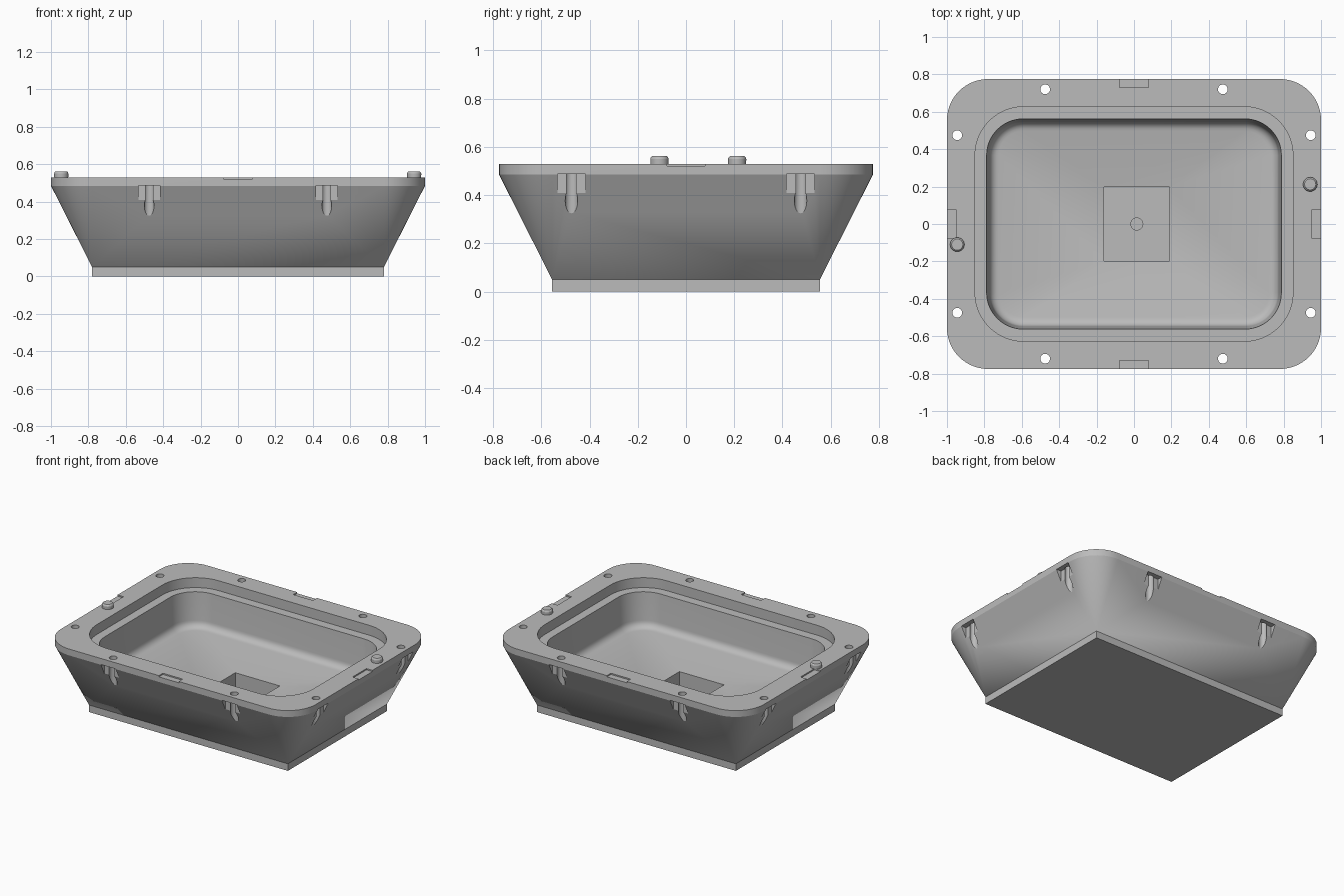
import bpy, bmesh, math
from mathutils import Matrix

cube = bpy.data.objects.get("Cube")
if cube:
    bpy.data.objects.remove(cube, do_unlink=True)

grey = bpy.data.materials.new("plain_grey")
grey.use_nodes = True
colour = (0.5, 0.5, 0.5, 1)
grey.diffuse_color = colour
grey.node_tree.nodes["Principled BSDF"].inputs["Base Color"].default_value = colour


def make_object(name, bm):
    bmesh.ops.recalc_face_normals(bm, faces=bm.faces)
    mesh = bpy.data.meshes.new(name)
    bm.to_mesh(mesh)
    bm.free()
    obj = bpy.data.objects.new(name, mesh)
    bpy.context.collection.objects.link(obj)
    mesh.materials.append(grey)
    return obj


def smooth(obj, degrees):
    bpy.ops.object.select_all(action='DESELECT')
    obj.select_set(True)
    bpy.context.view_layer.objects.active = obj
    bpy.ops.object.shade_smooth_by_angle(angle=math.radians(degrees))


def rounded_rect(hx, hy, r, z, cx=0, steps=14):
    points = []
    for quarter, (sx, sy) in enumerate([(1, 1), (-1, 1), (-1, -1), (1, -1)]):
        for i in range(steps + 1):
            a = math.pi / 2 * (quarter + i / steps)
            points.append((cx + sx * (hx - r) + r * math.cos(a),
                           sy * (hy - r) + r * math.sin(a), z))
    return points


def loft(rings):
    bm = bmesh.new()
    loops = [[bm.verts.new(p) for p in ring] for ring in rings]
    n = len(loops[0])
    for low, high in zip(loops, loops[1:]):
        for i in range(n):
            j = (i + 1) % n
            bm.faces.new((low[i], low[j], high[j], high[i]))
    bm.faces.new(loops[0][::-1])
    bm.faces.new(loops[-1])
    bmesh.ops.remove_doubles(bm, verts=bm.verts, dist=0.0001)
    return bm


# Tray body: sharp base, tapered sides, flange, ledge and funnelled cavity
TOP, LEDGE, FLOOR, FILLET = 0.53, 0.46, 0.215, 0.05
rings = [
    rounded_rect(0.78, 0.555, 0, 0),
    rounded_rect(0.78, 0.555, 0, 0.05),
    rounded_rect(1, 0.775, 0.22, 0.485),
    rounded_rect(1, 0.775, 0.22, TOP),
    rounded_rect(0.85, 0.627, 0.26, TOP),
    rounded_rect(0.85, 0.627, 0.26, LEDGE),
    rounded_rect(0.788, 0.562, 0.195, LEDGE),
]
for k in range(7):
    a = math.pi / 2 * k / 6
    inset = 0.015 + FILLET * (1 - math.cos(a))
    rings.append(rounded_rect(0.788 - inset, 0.562 - inset, 0.195 - inset,
                              FLOOR + FILLET * (1 - math.sin(a))))
rings += [rounded_rect(0.175, 0.198, 0, z, cx=0.015) for z in (0.157, 0.05)]
body = make_object("tray_body", loft(rings))


# Cutters
def cut(bm):
    cutter = make_object("cutter", bm)
    cutter.hide_render = True
    mod = body.modifiers.new("cut", 'BOOLEAN')
    mod.operation = 'DIFFERENCE'
    mod.solver = 'EXACT'
    mod.object = cutter
    bpy.context.view_layer.objects.active = body
    bpy.ops.object.modifier_apply(modifier=mod.name)
    bpy.data.objects.remove(cutter, do_unlink=True)


def cut_box(low, high):
    bm = bmesh.new()
    bmesh.ops.create_cube(bm, size=1)
    for v in bm.verts:
        v.co = [a if c < 0 else b for c, a, b in zip(v.co, low, high)]
    cut(bm)


def cut_hole(x, y, r, z0, z1):
    bm = bmesh.new()
    bmesh.ops.create_cone(bm, cap_ends=True, segments=24, radius1=r, radius2=r,
                          depth=z1 - z0,
                          matrix=Matrix.Translation((x, y, (z0 + z1) / 2)))
    cut(bm)


def span(side, inner, outer):
    return sorted((side * inner, side * outer))


for s in (-1, 1):
    # Bolt holes, with nut pockets open to the sloping sides
    for p in (-0.475, 0.475):
        cut_hole(p, s * 0.72, 0.026, 0.2, 0.7)
        cut_hole(s * 0.945, p, 0.026, 0.2, 0.7)
        a, b = span(s, 0.737, 0.9)
        cut_box((p - 0.058, a, 0.38), (p + 0.058, b, 0.487))
        a, b = span(s, 0.962, 1.1)
        cut_box((a, p - 0.058, 0.38), (b, p + 0.058, 0.487))
    # Shallow pry notches in the flange
    a, b = span(s, 0.73, 0.9)
    cut_box((-0.078, a, TOP - 0.009), (0.078, b, 0.6))
    a, b = span(s, 0.953, 1.1)
    cut_box((a, -0.078, TOP - 0.009), (b, 0.078, 0.6))

# Small dimple in the pocket floor
cut_hole(0.015, 0, 0.032, 0.03, 0.08)
smooth(body, 20)

# Locating pegs with chamfered tops
for name, x, y in (("right_peg", -0.945, -0.11), ("left_peg", 0.942, 0.212)):
    profile = [(0.037, TOP - 0.01), (0.038, 0.55), (0.036, 0.556), (0.03, 0.562)]
    peg = make_object(name, loft([rounded_rect(r, r, r, z, steps=8)
                                  for r, z in profile]))
    peg.location = (x, y, 0)
    smooth(peg, 20)
